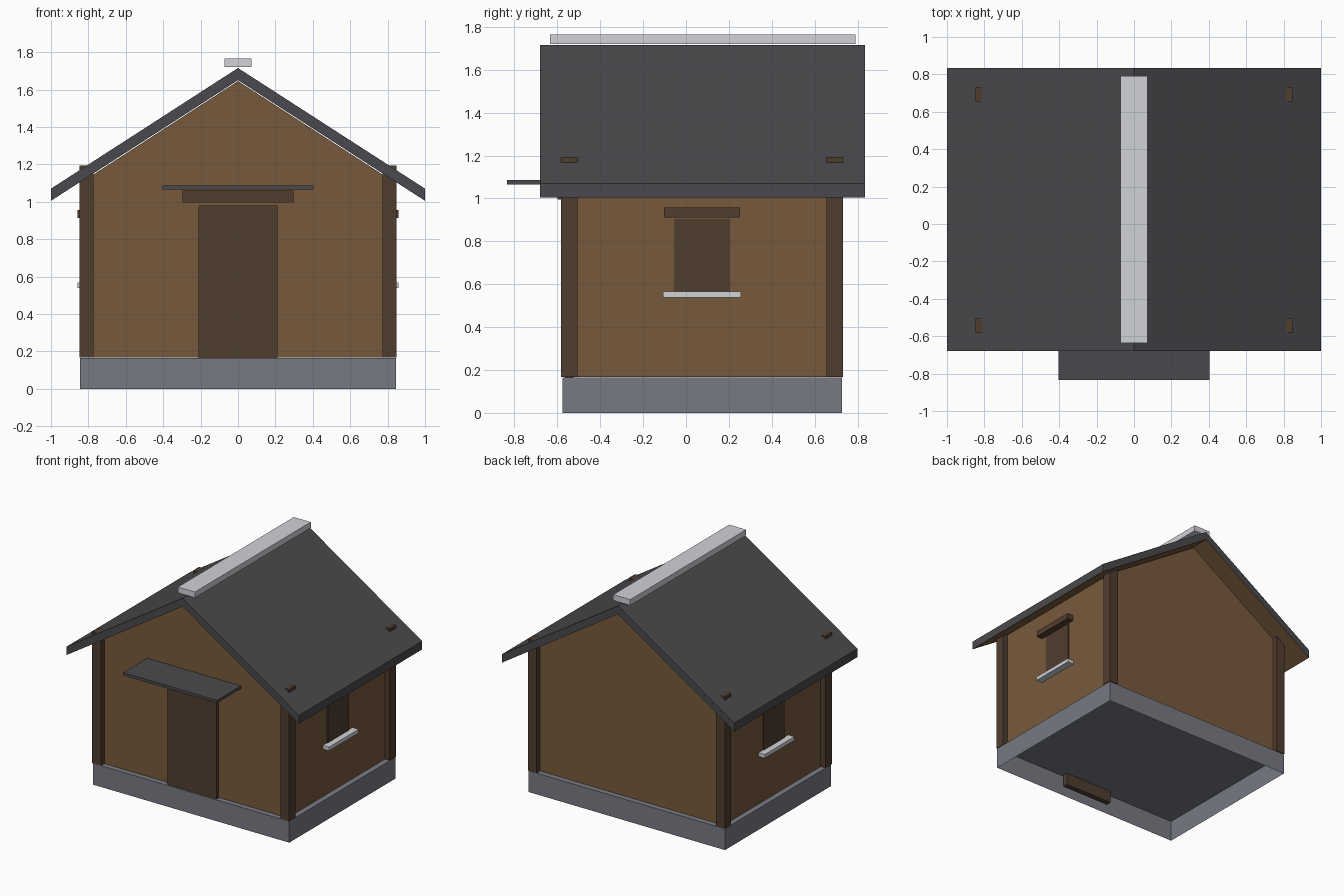
import bpy, bmesh

if "Cube" in bpy.data.objects:
    bpy.data.objects.remove(bpy.data.objects["Cube"])


def material(name, *rgb):
    """Flat material from 0-255 display values, stored as linear."""
    linear = [((c / 255 + 0.055) / 1.055) ** 2.4 for c in rgb] + [1]
    mat = bpy.data.materials.new(name)
    mat.use_nodes = True
    mat.diffuse_color = linear
    mat.node_tree.nodes["Principled BSDF"].inputs["Base Color"].default_value = linear
    return mat


WOOD = material("wall wood", 119, 90, 60)
DARK = material("dark wood", 80, 61, 47)
SLATE = material("roof slate", 74, 74, 78)
STONE = material("foundation stone", 119, 122, 130)
PALE = material("pale trim", 208, 210, 214)


def extrude_profile(name, profile, y0, y1, *mats):
    """Extrude an (x, z) outline from y0 to y1."""
    bm = bmesh.new()
    face = bm.faces.new([bm.verts.new((x, y0, z)) for x, z in profile])
    grown = bmesh.ops.extrude_face_region(bm, geom=[face])["geom"]
    for v in grown:
        if isinstance(v, bmesh.types.BMVert):
            v.co.y = y1
    bmesh.ops.recalc_face_normals(bm, faces=bm.faces)
    mesh = bpy.data.meshes.new(name)
    bm.to_mesh(mesh)
    bm.free()
    for mat in mats:
        mesh.materials.append(mat)
    obj = bpy.data.objects.new(name, mesh)
    bpy.context.collection.objects.link(obj)
    return obj


def box(name, x, y, z, mat):
    outline = [(x[0], z[0]), (x[1], z[0]), (x[1], z[1]), (x[0], z[1])]
    return extrude_profile(name, outline, y[0], y[1], mat)


# Foundation: a plinth open underneath
foundation = box("foundation", (-0.845, 0.845), (-0.577, 0.728), (0, 0.165), STONE)
bm = bmesh.new()
bm.from_mesh(foundation.data)
underside = [f for f in bm.faces if f.normal.z < -0.9]
bmesh.ops.delete(bm, geom=underside, context="FACES")
bm.to_mesh(foundation.data)
bm.free()

# Gabled walls
half, base, eave, apex = 0.805, 0.168, 1.125, 1.645
extrude_profile("walls", [(-half, base), (half, base), (half, eave), (0, apex), (-half, eave)],
                -0.54, 0.69, WOOD)

# Roof: slate chevron with a timber underside
roof = extrude_profile("roof", [(-1, 1.005), (0, 1.65), (1, 1.005), (1, 1.07), (0, 1.715), (-1, 1.07)],
                       -0.68, 0.835, SLATE, WOOD)
for poly in roof.data.polygons:
    poly.material_index = 1 if poly.normal.z < -0.3 else 0
box("ridge_cap", (-0.073, 0.073), (-0.635, 0.79), (1.72, 1.765), PALE)

# Door, its lintel and canopy
box("door", (-0.212, 0.212), (-0.565, -0.525), (0.07, 0.98), DARK)
box("door_lintel", (-0.298, 0.298), (-0.6, -0.53), (0.995, 1.06), DARK)
box("door_canopy", (-0.403, 0.403), (-0.835, -0.53), (1.065, 1.087), SLATE)

# Corner posts and window parts, repeated on both sides
for side, s in (("left", 1), ("right", -1)):
    for end, y in (("front", -0.582), ("back", 0.655)):
        box(f"{end}_{side}_post", (0.772 * s, 0.847 * s), (y, y + 0.077), (base, 1.193), DARK)
    box(f"{side}_window", (0.79 * s, 0.811 * s), (-0.055, 0.205), (0.567, 0.905), DARK)
    box(f"{side}_window_lintel", (0.79 * s, 0.858 * s), (-0.103, 0.253), (0.912, 0.957), DARK)
    box(f"{side}_window_sill", (0.79 * s, 0.858 * s), (-0.107, 0.257), (0.538, 0.567), PALE)
